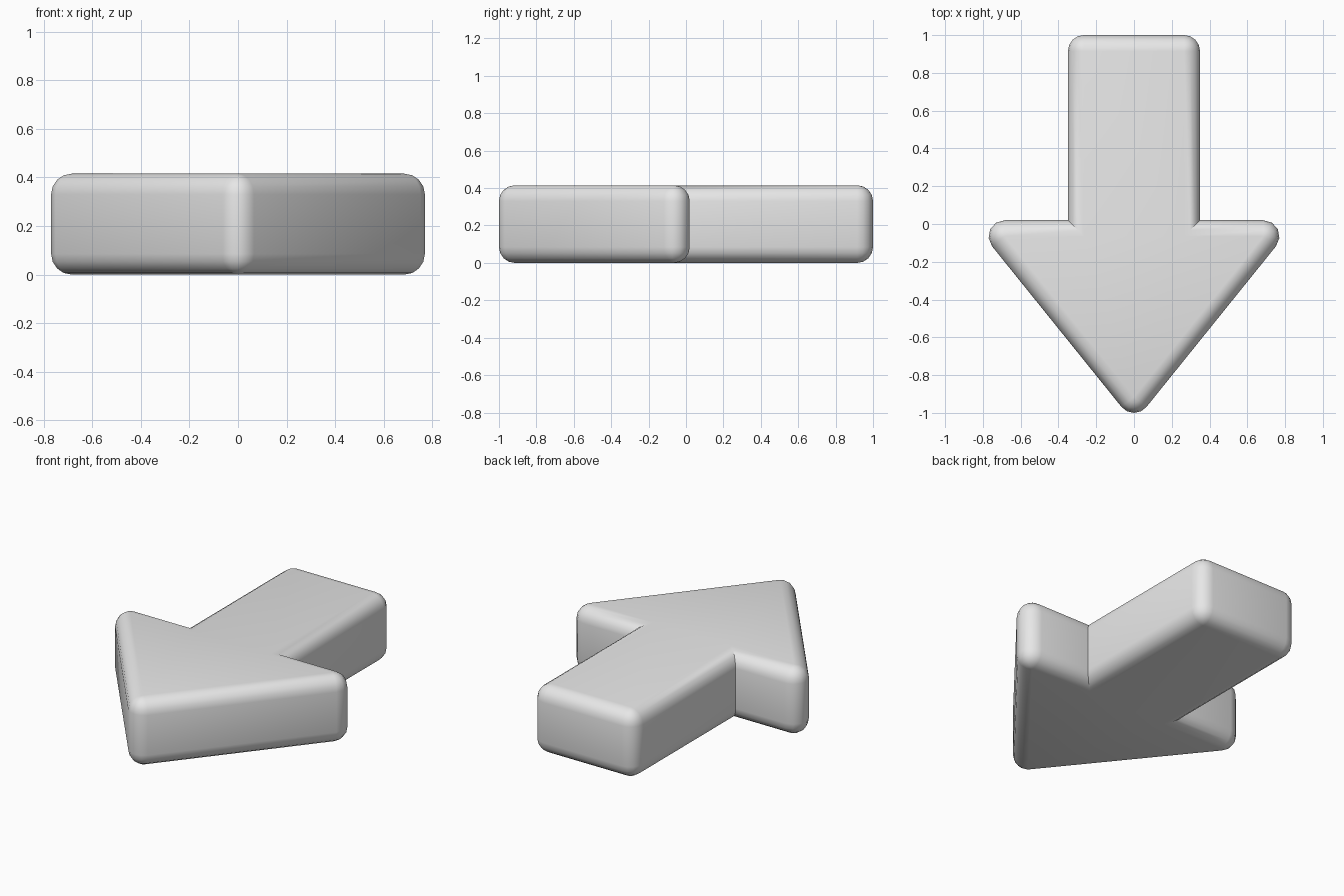
import bpy, bmesh, math
from mathutils import Vector

if "Cube" in bpy.data.objects:
    bpy.data.objects.remove(bpy.data.objects["Cube"])

R = 0.085      # rounding radius of every outer edge
H = 0.415      # total thickness
SEG = 4        # segments per rounded edge

# Core outline of the arrow (right half, counter-clockwise), before rounding
half = [(0.685, -0.065), (0.265, -0.065), (0.265, 1 - R)]
core = [(0, -1 + R)] + half + [(-x, y) for x, y in reversed(half)]
core = [Vector(p) for p in core]


def grow(outline, d):
    """Offset the outline outwards by d: arcs on convex corners, miters on concave ones."""
    ring = []
    n = len(outline)
    for i, p in enumerate(outline):
        e0 = (p - outline[i - 1]).normalized()
        e1 = (outline[(i + 1) % n] - p).normalized()
        n0, n1 = Vector((e0.y, -e0.x)), Vector((e1.y, -e1.x))
        turn = e0.cross(e1)
        if turn < 0:
            ring.append(p + (n0 + n1) * d / (1 + n0.dot(n1)))
        else:
            a0 = math.atan2(n0.y, n0.x)
            sweep = math.atan2(turn, e0.dot(e1))
            for k in range(SEG + 1):
                a = a0 + sweep * k / SEG
                ring.append(p + Vector((math.cos(a), math.sin(a))) * d)
    return ring


# Rounded cross-section: (outward offset, height) from bottom to top
steps = [math.pi / 2 * k / SEG for k in range(SEG + 1)]
lower = [(R * math.sin(a), R * (1 - math.cos(a))) for a in steps]
levels = lower + [(d, H - z) for d, z in reversed(lower)]

# Arrow body: stacked outlines joined by side faces and closed by caps
bm = bmesh.new()
rings = [[bm.verts.new((p.x, p.y, z)) for p in grow(core, d)] for d, z in levels]
for a, b in zip(rings, rings[1:]):
    for i in range(len(a)):
        j = (i + 1) % len(a)
        bm.faces.new((a[i], a[j], b[j], b[i]))
bmesh.ops.remove_doubles(bm, verts=bm.verts, dist=0.0005)


# Flat caps on the core outline
bm.verts.ensure_lookup_table()
for z in (0, H):
    cap = []
    for p in core:
        cap.append(min(bm.verts, key=lambda v: (v.co - Vector((p.x, p.y, z))).length))
    bm.faces.new(cap)
bmesh.ops.recalc_face_normals(bm, faces=bm.faces)

mesh = bpy.data.meshes.new("arrow")
bm.to_mesh(mesh)
bm.free()
arrow = bpy.data.objects.new("arrow", mesh)
bpy.context.collection.objects.link(arrow)

# Single light grey material
grey = bpy.data.materials.new("light grey")
grey.diffuse_color = (0.8, 0.8, 0.8, 1)
grey.use_nodes = True
grey.node_tree.nodes["Principled BSDF"].inputs["Base Color"].default_value = grey.diffuse_color
mesh.materials.append(grey)

# Smooth rounded edges, crisp inner corners
bpy.context.view_layer.objects.active = arrow
arrow.select_set(True)
bpy.ops.object.shade_smooth_by_angle(angle=math.radians(40))
